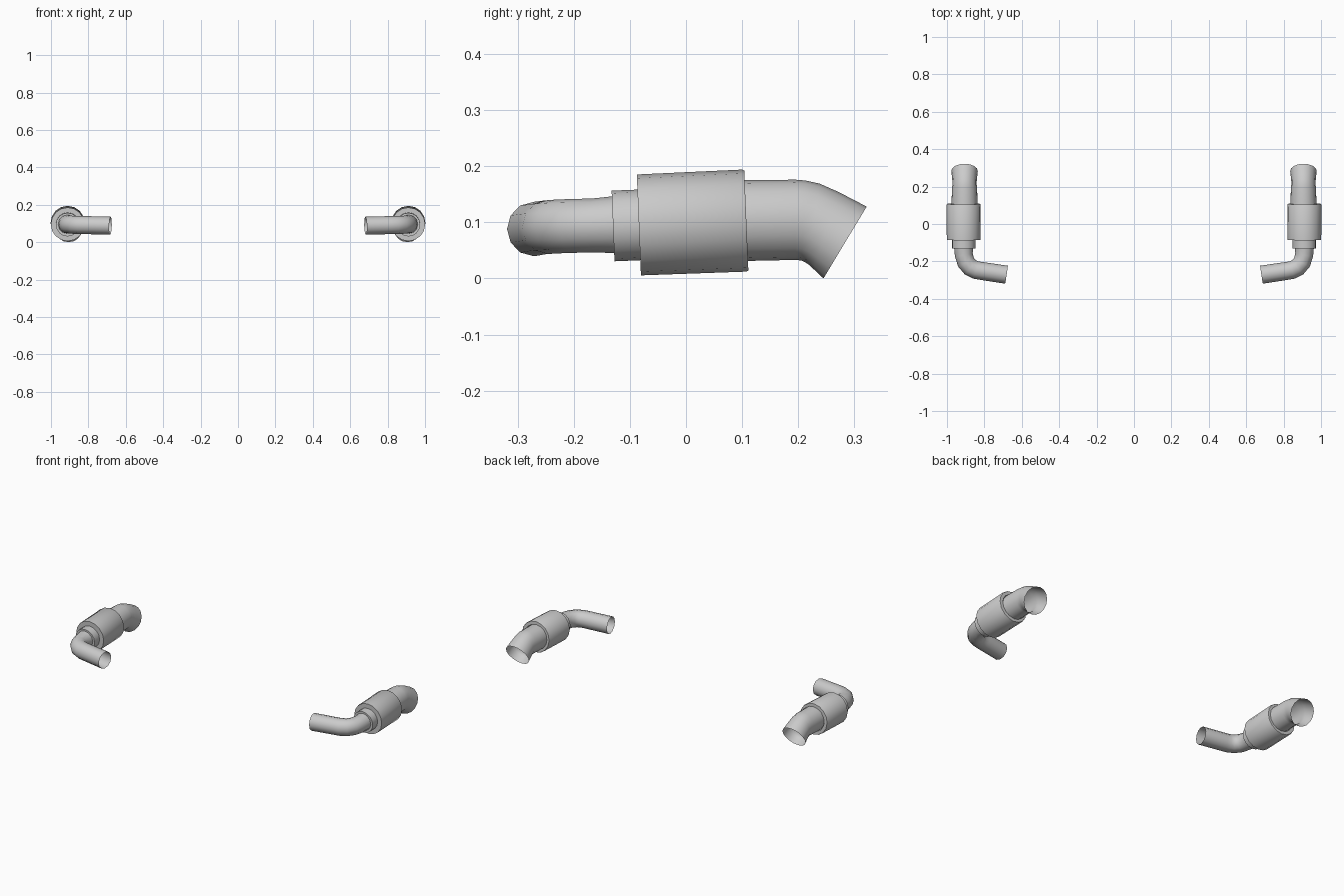
import bpy, math
from mathutils import Vector

if "Cube" in bpy.data.objects:
    bpy.data.objects.remove(bpy.data.objects["Cube"])

AXIS_X = 0.911
TILT = Vector((0, 1, 0.041)).normalized()   # muffler axis, rising slightly to the rear


def loft(name, rings, sides):
    """Skin rings of (centre, u, v) into an open tube, mirrored to the other side."""
    verts, faces = [], []
    for c, u, v in rings:
        for i in range(sides):
            a = 2 * math.pi * i / sides
            verts.append(c + u * math.cos(a) + v * math.sin(a))
    for r in range(len(rings) - 1):
        for i in range(sides):
            j = (i + 1) % sides
            a, b = r * sides, (r + 1) * sides
            faces.append((a + i, b + i, b + j, a + j))
    mesh = bpy.data.meshes.new(name)
    mesh.from_pydata(verts, [], faces)
    obj = bpy.data.objects.new(name, mesh)
    bpy.context.collection.objects.link(obj)
    bpy.ops.object.select_all(action='DESELECT')
    obj.select_set(True)
    bpy.context.view_layer.objects.active = obj
    bpy.ops.object.shade_smooth_by_angle(angle=math.radians(40))
    mirror = obj.modifiers.new("Mirror", 'MIRROR')
    mirror.use_mirror_merge = False
    return obj


def round_ring(centre, direction, radius):
    """Circular ring facing along direction; the u axis stays horizontal."""
    d = Vector(direction).normalized()
    u = d.cross(Vector((0, 0, 1))).normalized()
    return Vector(centre), u * radius, u.cross(d) * radius


def turned(profile):
    """Rings along the tilted axis from (y, radius) pairs."""
    return [round_ring((AXIS_X, y, 0.0988 + 0.041 * y), TILT, r) for y, r in profile]


# Muffler can with closed end faces and a small rear lip
loft("muffler_can", turned([(-0.084, 0.045), (-0.084, 0.09), (0.104, 0.091),
                            (0.1075, 0.089), (0.1075, 0.07)]), 16)

# Collar joining the inlet pipe to the can
loft("collar", turned([(-0.13, 0.046), (-0.13, 0.063), (-0.084, 0.063)]), 16)

# Inlet pipe bending inward: (x, y, z, radius)
path = [(0.911, -0.125, 0.096, 0.051), (0.910, -0.165, 0.0945, 0.048),
        (0.898, -0.205, 0.0935, 0.048), (0.875, -0.232, 0.0925, 0.048),
        (0.845, -0.246, 0.0915, 0.048), (0.815, -0.251, 0.091, 0.048),
        (0.682, -0.271, 0.088, 0.0485)]
pts = [Vector(p[:3]) for p in path]
rings = []
for i, p in enumerate(path):
    a, b = pts[max(i - 1, 0)], pts[min(i + 1, len(pts) - 1)]
    d = Vector((0, -1, 0)) if i == 0 else b - a
    rings.append(round_ring(pts[i], d, p[3]))
loft("inlet_pipe", rings, 12)

# Down-turned tip with slanted opening: top (y, z), bottom (y, z), half width
tip = [((0.10, 0.175), (0.10, 0.031), 0.070), ((0.195, 0.176), (0.195, 0.033), 0.067),
       ((0.213, 0.1745), (0.206, 0.032), 0.065), ((0.238, 0.169), (0.217, 0.026), 0.065),
       ((0.272, 0.154), (0.228, 0.016), 0.067), ((0.322, 0.128), (0.245, 0.0), 0.071)]
rings = []
for top, bottom, w in tip:
    t, b = Vector((AXIS_X - 0.005, *top)), Vector((AXIS_X - 0.005, *bottom))
    rings.append(((t + b) / 2, Vector((w, 0, 0)), (t - b) / 2))
loft("tail_tip", rings, 16)
